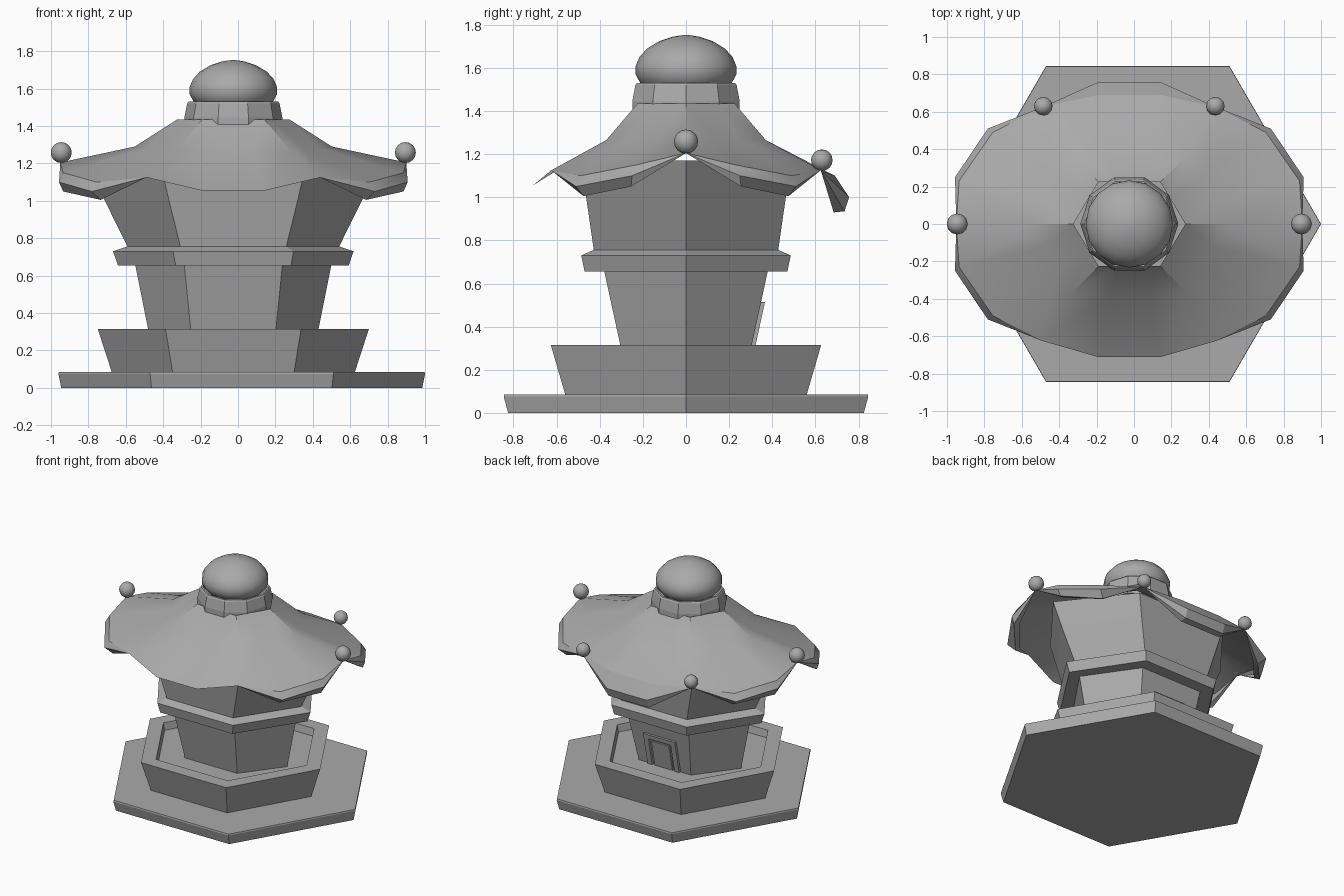
import bpy, bmesh, math

if "Cube" in bpy.data.objects:
    bpy.data.objects.remove(bpy.data.objects["Cube"])

stone = bpy.data.materials.new("stone_grey")
stone.use_nodes = True
GREY = (0.4, 0.4, 0.4, 1)
stone.diffuse_color = GREY
stone.node_tree.nodes["Principled BSDF"].inputs["Base Color"].default_value = GREY
CX = -0.025  # axis of everything above the base


def finish(bm, name, smooth=None):
    bmesh.ops.remove_doubles(bm, verts=bm.verts, dist=0.0005)
    bmesh.ops.recalc_face_normals(bm, faces=bm.faces)
    mesh = bpy.data.meshes.new(name)
    bm.to_mesh(mesh)
    bm.free()
    mesh.materials.append(stone)
    ob = bpy.data.objects.new(name, mesh)
    bpy.context.collection.objects.link(ob)
    if smooth:
        bpy.ops.object.select_all(action='DESELECT')
        ob.select_set(True)
        bpy.context.view_layer.objects.active = ob
        bpy.ops.object.shade_smooth_by_angle(angle=math.radians(smooth))
    return ob


def loft(name, loops, smooth=None):
    """Join closed loops of points and cap both ends."""
    bm = bmesh.new()
    rows = [[bm.verts.new(p) for p in loop] for loop in loops]
    n = len(rows[0])
    for a, b in zip(rows, rows[1:]):
        for i in range(n):
            j = (i + 1) % n
            bm.faces.new((a[i], a[j], b[j], b[i]))
    bm.faces.new(rows[0])
    bm.faces.new(rows[-1])
    return finish(bm, name, smooth)


def hexagon(z, r, d, cx=CX):
    """Hexagon with corners on x and flat sides at y = -d and y = d."""
    return [(cx + x, y, z) for x, y in
            ((r, 0), (r / 2, d), (-r / 2, d), (-r, 0), (-r / 2, -d), (r / 2, -d))]


def ring(z, r, n=10):
    return [(CX + r * math.cos(math.tau * i / n), r * math.sin(math.tau * i / n), z)
            for i in range(n)]


# Stepped foundation and hollow planter-like plinth
loft("base_slab", [hexagon(0, .965, .825, .02), hexagon(.075, .98, .845, .02),
                   hexagon(.085, .978, .843, .02)])
loft("plinth", [hexagon(.085, .65, .56), hexagon(.315, .725, .627),
                hexagon(.315, .61, .525), hexagon(.26, .60, .515)])

# Flared body with a belt between the storeys
loft("lower_body", [hexagon(.26, .445, .293), hexagon(.67, .527, .382)])
loft("belt", [hexagon(.655, .617, .47), hexagon(.73, .643, .486), hexagon(.755, .57, .43)])
loft("upper_body", [hexagon(.75, .563, .427), hexagon(1.0, .687, .463),
                    hexagon(1.17, .765, .487)])


# Back door: a frame and a raised leaf following the sloping wall
def door_slab(name, half, z0, z1, lift):
    def face(out):
        return [(CX + sx * half, .293 + (z - .26) * .217 + out, z)
                for sx, z in ((-1, z0), (1, z0), (1, z1), (-1, z1))]
    loft(name, [face(-.01), face(lift)])


for side in (-1, 1):
    door_slab("door_jamb", .02, .262, .50, .018)
    bpy.context.collection.objects[-1].location.x = side * .115
door_slab("door_lintel", .135, .48, .515, .018)
door_slab("door_leaf", .075, .262, .465, .014)


# Roof: six panels, each a grid of four-point rows
def panel(bm, rows):
    grid = [[bm.verts.new((CX + x, y, z)) for x, y, z in row] for row in rows]
    for a, b in zip(grid, grid[1:]):
        for i in range(3):
            bm.faces.new((a[i], a[i + 1], b[i + 1], b[i]))


def split(a, b):
    """Four evenly spaced points from a to b."""
    return [tuple(p + (q - p) * t / 3 for p, q in zip(a, b)) for t in range(4)]


def mirror(rows, sx, sy):
    return [[(x * sx, y * sy, z) for x, y, z in row] for row in rows]


SIDE_TIP, END_TIP = (.925, 0, 1.205), (.465, .625, 1.125)
SIDE_TOP, END_TOP = (.30, 0, 1.435), (.165, .225, 1.435)
SIDE_MID, END_MID = (.527, 0, 1.29), (.31, .37, 1.265)

# Rolled eaves run from crease to outer bulge to lower edge to inner fold
side_eave = [((.91, .23, 1.15), (.73, .49, 1.10)), ((.932, .25, 1.10), (.757, .51, 1.05)),
             ((.91, .255, 1.05), (.71, .475, 1.005)), ((.87, .24, 1.06), (.69, .45, 1.02))]
end_eave = [(.69, 1.10), (.757, 1.0), (.735, .935), (.685, .93)]

side_rows = [split(SIDE_TOP, END_TOP), split(SIDE_MID, END_MID)]
side_rows += [[SIDE_TIP, a, b, END_TIP] for a, b in side_eave]


def end_row(y, z):
    x, ty, tz = END_TIP
    return [(x, ty, tz), (.17, y, z), (-.17, y, z), (-x, ty, tz)]


end_rows = [split(p, (-p[0], p[1], p[2])) for p in (END_TOP, END_MID)]
back_rows = end_rows + [end_row(y, z) for y, z in end_eave]
front_rows = end_rows + [end_row(.71, 1.055)]

bm = bmesh.new()
for sx in (1, -1):
    for sy in (1, -1):
        panel(bm, mirror(side_rows, sx, sy))
panel(bm, back_rows)
panel(bm, mirror(front_rows, 1, -1))
finish(bm, "roof", 28)

# Ball finials on the two side and two back corners
for x, y, z, r in ((.92, 0, 1.258, .056), (.46, .63, 1.172, .05)):
    for side in (1, -1):
        bm = bmesh.new()
        bmesh.ops.create_uvsphere(bm, u_segments=12, v_segments=8, radius=r)
        bmesh.ops.translate(bm, verts=bm.verts, vec=(CX + side * x, y, z))
        finish(bm, "corner_finial", 60)

# Neck collar with a sunken top, and the squat dome
loft("neck_collar", [ring(1.38, .262), ring(1.445, .262), ring(1.52, .247),
                     ring(1.53, .24), ring(1.53, .225), ring(1.50, .215)])
loft("dome", [ring(z, r, 16) for z, r in
              ((1.49, .17), (1.53, .212), (1.57, .234), (1.61, .233), (1.65, .216),
               (1.69, .18), (1.725, .122), (1.745, .06), (1.752, .015))], 60)
